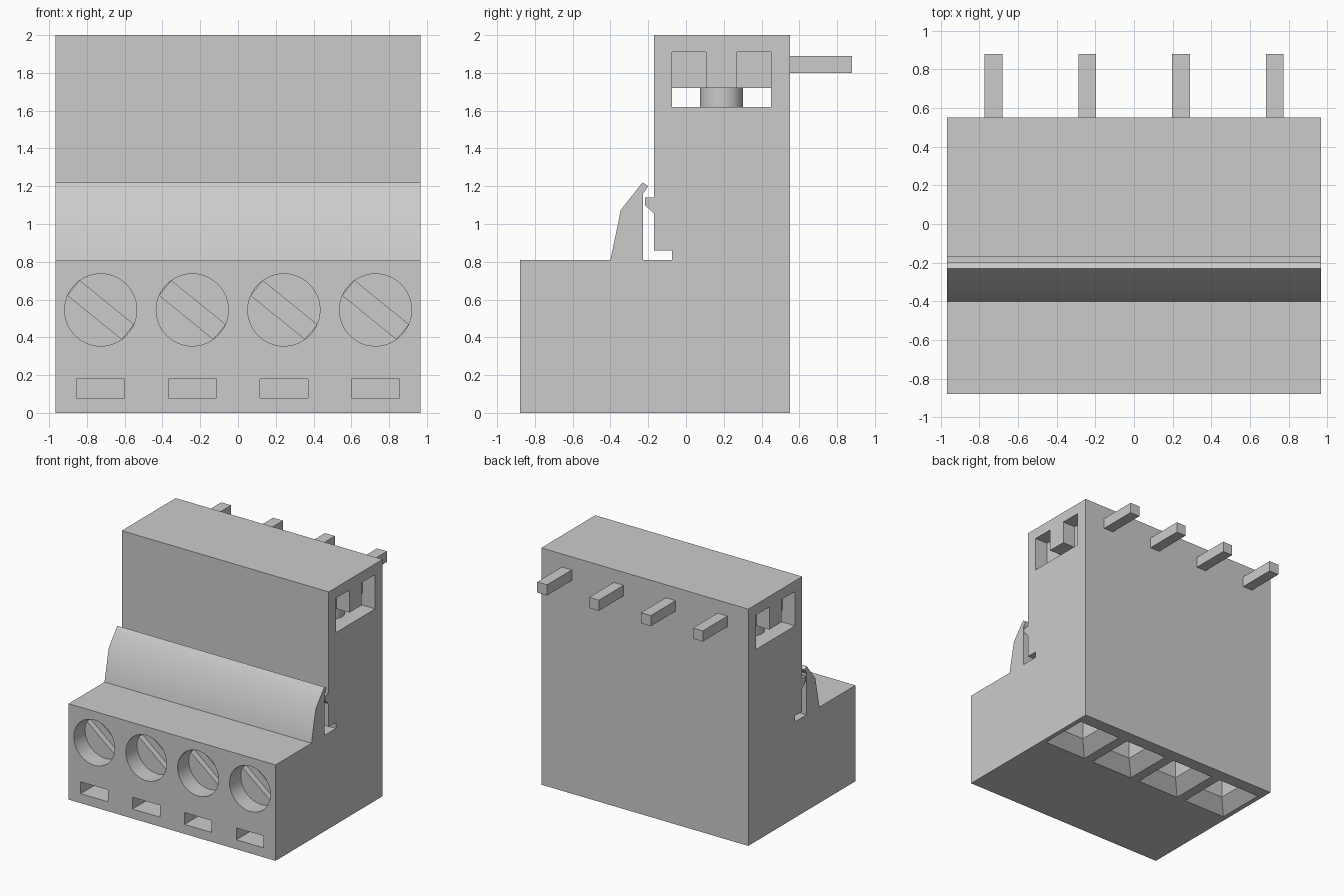
import bpy
import bmesh
import math
from mathutils import Matrix, Vector

cube = bpy.data.objects.get("Cube")
if cube:
    bpy.data.objects.remove(cube, do_unlink=True)

grey = bpy.data.materials.new("light_grey_plastic")
grey.use_nodes = True
colour = (0.6, 0.6, 0.6, 1)
grey.diffuse_color = colour
grey.node_tree.nodes["Principled BSDF"].inputs["Base Color"].default_value = colour

HALF = 0.967
FRONT = -0.88
BACK = 0.55
POLES = [-0.727 + 0.485 * i for i in range(4)]


def finish(name, bm):
    bmesh.ops.recalc_face_normals(bm, faces=bm.faces)
    mesh = bpy.data.meshes.new(name)
    bm.to_mesh(mesh)
    bm.free()
    mesh.materials.append(grey)
    obj = bpy.data.objects.new(name, mesh)
    bpy.context.collection.objects.link(obj)
    return obj


def box(name, low, high, turn=0):
    low, high = Vector(low), Vector(high)
    bm = bmesh.new()
    place = Matrix.Translation((low + high) / 2) @ Matrix.Rotation(turn, 4, 'Y')
    bmesh.ops.create_cube(bm, size=1, matrix=place @ Matrix.Diagonal((*(high - low), 1)))
    return finish(name, bm)


def cylinder(name, centre, radius, depth, axis):
    bm = bmesh.new()
    turn = Matrix.Rotation(math.pi / 2, 4, 'X') if axis == 'Y' else Matrix()
    bmesh.ops.create_cone(bm, cap_ends=True, segments=48, radius1=radius, radius2=radius,
                          depth=depth, matrix=Matrix.Translation(centre) @ turn)
    return finish(name, bm)


def funnel(name, x, y):
    # Straight square shaft with a flared mouth
    bm = bmesh.new()
    rings = []
    for z, hx, hy in ((-0.05, 0.25, 0.265), (0.1, 0.1, 0.115), (0.45, 0.1, 0.115)):
        rings.append([bm.verts.new((x + sx * hx, y + sy * hy, z))
                      for sx, sy in ((-1, -1), (1, -1), (1, 1), (-1, 1))])
    for a, b in zip(rings, rings[1:]):
        for i in range(4):
            j = (i + 1) % 4
            bm.faces.new((a[i], a[j], b[j], b[i]))
    bm.faces.new(rings[0])
    bm.faces.new(rings[-1])
    return finish(name, bm)


def cut(target, cutter):
    cutter.hide_render = True
    mod = target.modifiers.new("cut", 'BOOLEAN')
    mod.operation = 'DIFFERENCE'
    mod.solver = 'EXACT'
    mod.object = cutter
    bpy.context.view_layer.objects.active = target
    bpy.ops.object.modifier_apply(modifier=mod.name)
    bpy.data.objects.remove(cutter, do_unlink=True)


# Housing: side profile with the latch, extruded across the width
profile = [(FRONT, 0), (BACK, 0), (BACK, 2), (-0.17, 2),
           (-0.17, 1.14), (-0.217, 1.14), (-0.217, 1.1), (-0.17, 1.055),
           (-0.17, 0.86), (-0.075, 0.86), (-0.075, 0.81), (-0.228, 0.81),
           (-0.228, 1.16), (-0.2, 1.2), (-0.23, 1.22), (-0.345, 1.075),
           (-0.4, 0.81), (FRONT, 0.81)]
bm = bmesh.new()
side = bm.faces.new([bm.verts.new((-HALF, y, z)) for y, z in profile])
grown = bmesh.ops.extrude_face_region(bm, geom=[side])["geom"]
bmesh.ops.translate(bm, vec=(2 * HALF, 0, 0),
                    verts=[v for v in grown if isinstance(v, bmesh.types.BMVert)])
housing = finish("housing", bm)

# Tunnel through the top, with two upper pockets at each end
cut(housing, box("tunnel_cutter", (-1.1, -0.075, 1.62), (1.1, 0.45, 1.72)))
for s in (-1, 1):
    xs = sorted((s * (HALF - 0.12), s * 1.1))
    for y0, y1 in ((-0.075, 0.105), (0.27, 0.45)):
        cut(housing, box("pocket_cutter", (xs[0], y0, 1.67), (xs[1], y1, 1.91)))

# Front and bottom openings for each pole
for x in POLES:
    cut(housing, cylinder("screw_cutter", (x, FRONT, 0.545), 0.191, 0.3, 'Y'))
    cut(housing, box("test_slot_cutter", (x - 0.127, -1, 0.08), (x + 0.127, FRONT + 0.2, 0.18)))
    cut(housing, box("driver_slot_cutter", (x - 0.184, -0.8, 0.495),
                     (x + 0.184, FRONT + 0.2, 0.595), math.radians(39)))
    cut(housing, funnel("wire_cutter", x, 0.225))

# Contact pins and the posts inside the tunnel
parts = [housing]
for i, x in enumerate(POLES):
    parts.append(box(f"pin_{i + 1}", (x - 0.046, BACK - 0.02, 1.8), (x + 0.046, 0.88, 1.89)))
    parts.append(cylinder(f"post_{i + 1}", (x, 0.187, 1.67), 0.114, 0.11, 'Z'))

# Smooth curved walls, keep corners crisp
bpy.ops.object.select_all(action='DESELECT')
for obj in parts:
    obj.select_set(True)
bpy.context.view_layer.objects.active = housing
bpy.ops.object.shade_smooth_by_angle(angle=math.radians(32))
